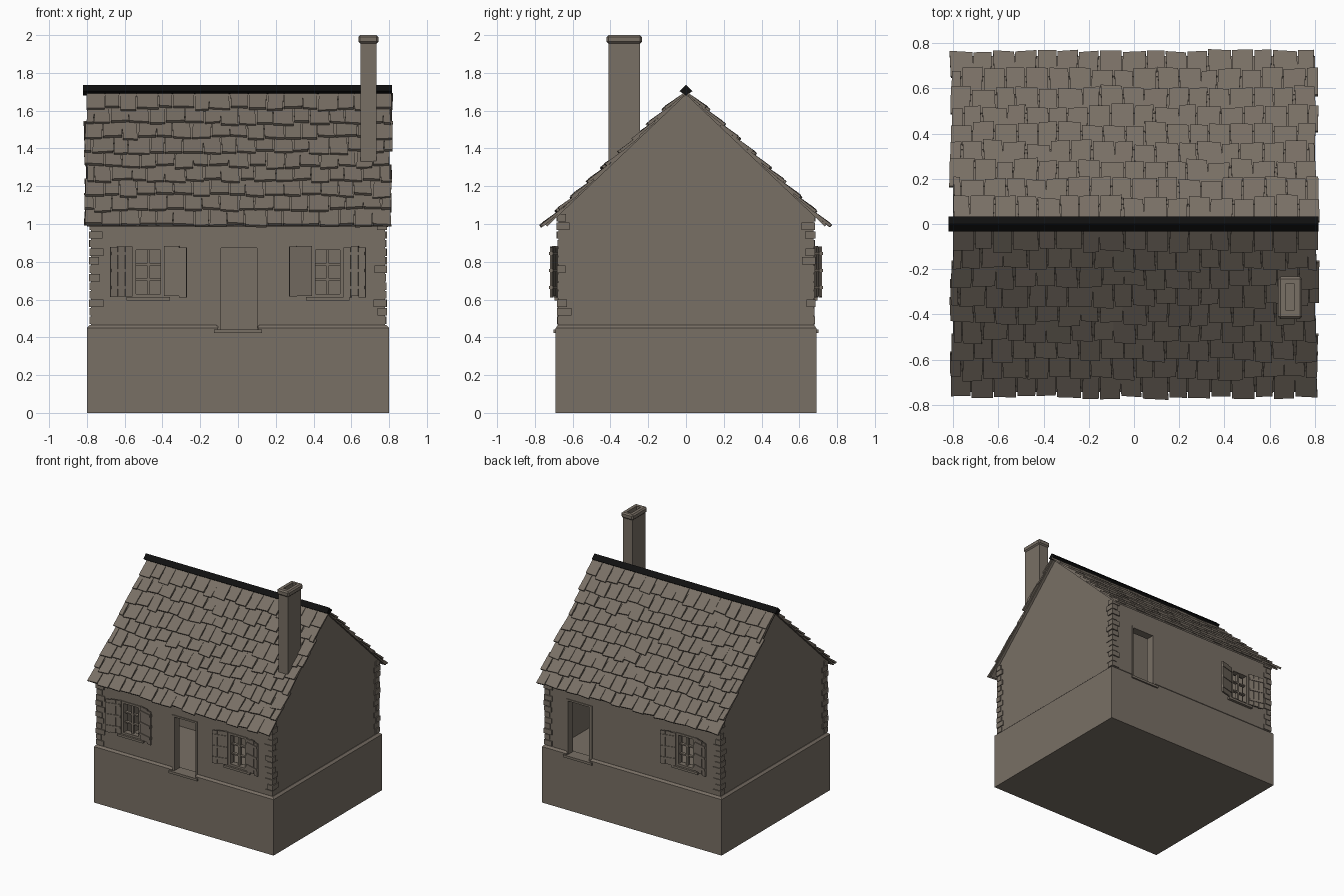
import bpy, bmesh, math, random
from mathutils import Matrix, Vector

if "Cube" in bpy.data.objects:
    bpy.data.objects.remove(bpy.data.objects["Cube"])

random.seed(4)


def material(name, col):
    m = bpy.data.materials.new(name)
    m.diffuse_color = (*col, 1)
    m.use_nodes = True
    m.node_tree.nodes["Principled BSDF"].inputs["Base Color"].default_value = m.diffuse_color
    return m


STONE = material("warm grey stone", (0.19, 0.16, 0.13))
BLACK = material("black ridge", (0.005, 0.005, 0.005))


def add_box(bm, lo, hi, fn=None):
    """Axis aligned box between two corners, optionally mapped by fn."""
    lo, hi = Vector(lo), Vector(hi)
    vs = bmesh.ops.create_cube(bm, size=1)["verts"]
    for v in vs:
        p = Vector([(a + b) / 2 + c * (b - a) for a, b, c in zip(lo, hi, v.co)])
        v.co = fn(p) if fn else p
    return vs


def add_prism(bm, profile, x0, x1):
    """Extrude a (y, z) profile along x."""
    a = [bm.verts.new((x0, y, z)) for y, z in profile]
    b = [bm.verts.new((x1, y, z)) for y, z in profile]
    bm.faces.new(a)
    bm.faces.new(b[::-1])
    for i in range(len(a)):
        j = (i + 1) % len(a)
        bm.faces.new((a[i], b[i], b[j], a[j]))


def finish(name, bm, mat=STONE, cutters=(), helper=False):
    bmesh.ops.recalc_face_normals(bm, faces=bm.faces)
    me = bpy.data.meshes.new(name)
    bm.to_mesh(me)
    bm.free()
    me.materials.append(mat)
    ob = bpy.data.objects.new(name, me)
    bpy.context.scene.collection.objects.link(ob)
    ob.hide_render = helper
    if helper:
        ob.display_type = 'WIRE'
    for c in cutters:
        m = ob.modifiers.new("cut", 'BOOLEAN')
        m.operation, m.solver, m.object = 'DIFFERENCE', 'EXACT', c
    return ob


def boxes(name, items, **kw):
    bm = bmesh.new()
    for lo, hi in items:
        add_box(bm, lo, hi)
    return finish(name, bm, **kw)


def gable(y, z0, z1, top):
    return [(-y, z0), (y, z0), (y, z1), (0, top), (-y, z1)]


# Openings: (centre x, side) where side -1 is the front and 1 the back
WINDOWS = [(-0.475, -1), (0.475, -1), (-0.475, 1)]
DOORS = [(0.0, -1), (0.475, 1)]
WY = 0.675

# Cutters for the hollow interior, windows and doors
bm = bmesh.new()
add_prism(bm, gable(0.61, 0.435, 1.02, 1.62), -0.72, 0.72)
cutters = [finish("interior_cutter", bm, helper=True)]
for x, s in WINDOWS + DOORS:
    w, z0, z1 = (0.08, 0.617, 0.875) if (x, s) in WINDOWS else (0.105, 0.437, 0.88)
    ys = sorted((s * 0.55, s * 0.8))
    cutters.append(boxes("opening_cutter", [((x - w, ys[0], z0), (x + w, ys[1], z1))], helper=True))

# Plinth with a chamfered top
bm = bmesh.new()
add_box(bm, (-0.8, -0.69, 0), (0.8, 0.69, 0.45))
top = max(bm.faces, key=lambda f: f.calc_center_median().z)
for v in bmesh.ops.extrude_face_region(bm, geom=[top])["geom"]:
    if isinstance(v, bmesh.types.BMVert):
        v.co = (v.co.x * 0.98, v.co.y * 0.98, 0.465)
bmesh.ops.delete(bm, geom=[top], context='FACES_ONLY')
finish("plinth", bm, cutters=cutters)

# House walls with gables, and the inner partition
bm = bmesh.new()
add_prism(bm, gable(WY, 0.463, 1.05, 1.69), -0.779, 0.779)
finish("walls", bm, cutters=cutters)
boxes("partition_wall", [((-0.74, -0.015, 0.42), (0.74, 0.015, 1.6))])

# Corner stones in alternating lengths
bm = bmesh.new()
N = 13
H = (1.055 - 0.467) / N
for sx in (-1, 1):
    for sy in (-1, 1):
        for i in range(N):
            lx, ly = ((0.07, 0.048), (0.05, 0.07))[i % 2]
            lx += random.uniform(-0.006, 0.006)
            ly += random.uniform(-0.006, 0.006)
            o = random.uniform(0.005, 0.01)
            z = 0.467 + i * H
            xs = sorted((sx * (0.779 + o), sx * (0.787 - lx)))
            ys = sorted((sy * (WY + o), sy * (0.683 - ly)))
            add_box(bm, (xs[0], ys[0], z + 0.003), (xs[1], ys[1], z + H - 0.003))
finish("corner_stones", bm)

# Windows: frame, glazing bars, sill and half-open shutters
for x, s in WINDOWS:
    label = ("front" if s < 0 else "back") + ("_left" if x < 0 else "_right")

    def bar(x0, x1, z0, z1, d0=-0.035, d1=-0.01):
        ys = sorted((s * (WY + d0), s * (WY + d1)))
        return (x + x0, ys[0], z0), (x + x1, ys[1], z1)

    parts = [bar(-0.084, -0.066, 0.612, 0.878, -0.04, 0.006),
             bar(0.066, 0.084, 0.612, 0.878, -0.04, 0.006),
             bar(-0.066, 0.066, 0.862, 0.878, -0.04, 0.006),
             bar(-0.066, 0.066, 0.612, 0.63, -0.04, 0.006),
             bar(-0.008, 0.008, 0.63, 0.862)]
    parts += [bar(-0.066, 0.066, z - 0.005, z + 0.005) for z in (0.707, 0.785)]
    boxes(label + "_window", parts)
    boxes(label + "_sill", [bar(-0.115, 0.115, 0.595, 0.613, -0.04, 0.022)])

    bm = bmesh.new()
    for side in (-1, 1):
        def hinge(p):
            q = Matrix.Rotation(math.radians(15), 3, 'Z') @ Vector((p.x, p.y, 0))
            return Vector((x + side * (0.087 + q.x), s * (WY + 0.004 + q.y), p.z))
        for k in range(3):
            j = random.uniform(-0.005, 0.005)
            add_box(bm, (k * 0.041, 0, 0.615 + j), (k * 0.041 + 0.039, 0.011, 0.88 + j), hinge)
        for z in (0.655, 0.745, 0.835):
            add_box(bm, (0.004, -0.005, z), (0.117, 0.016, z + 0.018), hinge)
    finish(label + "_shutters", bm)

# Door frames and steps
for x, s in DOORS:
    label = "front" if s < 0 else "back"
    ys = sorted((s * 0.615, s * 0.681))
    boxes(label + "_door_frame", [
        ((x - 0.113, ys[0], 0.44), (x - 0.09, ys[1], 0.887)),
        ((x + 0.1, ys[0], 0.44), (x + 0.112, ys[1], 0.887)),
        ((x - 0.09, ys[0], 0.873), (x + 0.1, ys[1], 0.887))])
    ys = sorted((s * 0.605, s * 0.702))
    boxes(label + "_door_step", [((x - 0.127, ys[0], 0.422), (x + 0.127, ys[1], 0.441))])

# Roof: a thin sheet per slope with staggered stone tiles
A = math.radians(43.5)
APEX = 1.685


def slope(side):
    """Map (x, distance down the slope, height above it) to the world."""
    return lambda p: Vector((p.x, side * (p.y * math.cos(A) + p.z * math.sin(A)),
                             APEX - p.y * math.sin(A) + p.z * math.cos(A)))


ROWS, COLS = 9, 17
for side, label in ((-1, "front"), (1, "back")):
    to_world = slope(side)
    bm = bmesh.new()
    add_box(bm, (-0.8, 0, 0), (0.8, 1.014, 0.012), to_world)
    finish(label + "_roof_sheet", bm)

    bm = bmesh.new()
    for r in range(ROWS):
        s1 = 0.03 + (r + 1) / ROWS
        s0 = max(s1 - 0.145, 0.005)
        w = 1.62 / COLS
        xs = [-0.81 + w * c for c in range(COLS + 1)]
        if r % 2:
            xs = [-0.81] + [v + w / 2 for v in xs[:-1]] + [0.81]
        xs = [v + random.uniform(-0.012, 0.012) for v in xs]
        for a, b in zip(xs, xs[1:]):
            drop = random.uniform(-0.022, 0.01) if r < ROWS - 1 else random.uniform(-0.012, 0.008)
            turn = random.uniform(-0.05, 0.05)
            lift = random.uniform(-0.002, 0.003)
            cx = (a + b) / 2

            def tile(p):
                low = p.y > (s0 + s1) / 2
                if low:
                    h = 0.031 + lift if p.z > 0.5 else 0.015 + lift
                    y = s1 + drop + (p.x - cx) * turn * 2
                else:
                    h, y = (0.015 if p.z > 0.5 else 0.005), s0
                return to_world(Vector((p.x + (y - s1) * turn, y, h)))

            add_box(bm, (a + 0.003, s0, 0), (b - 0.003, s1, 1), tile)
    finish(label + "_roof_tiles", bm)

# Black ridge cap
bm = bmesh.new()
add_prism(bm, [(-0.034, 1.703), (0, 1.736), (0.034, 1.703), (0, 1.68)], -0.82, 0.815)
finish("ridge_cap", bm, BLACK)

# Chimney with a bevelled cap and open flue
flue = [boxes("flue_cutter", [((0.672, -0.382, 1.8), (0.708, -0.262, 2.1))], helper=True)]
boxes("chimney", [((0.648, -0.41, 1.2), (0.733, -0.243, 1.965))], cutters=flue)
bm = bmesh.new()
add_box(bm, (0.637, -0.42, 1.955), (0.743, -0.233, 2.0))
bmesh.ops.bevel(bm, geom=bm.edges[:], offset=0.01, segments=1, affect='EDGES')
finish("chimney_cap", bm, cutters=flue)
